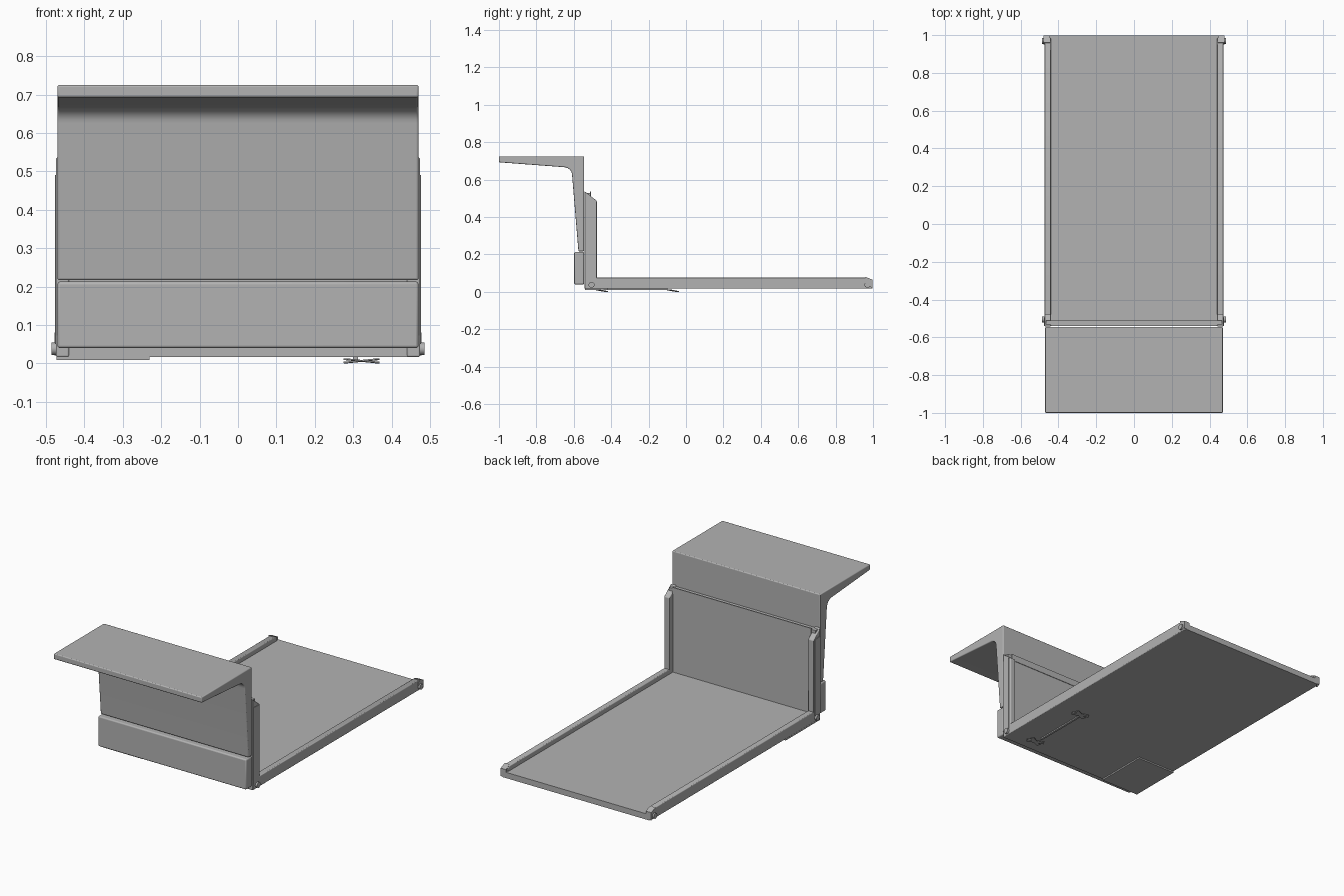
import bpy, bmesh, math
from mathutils import Matrix

cube = bpy.data.objects.get("Cube")
if cube:
    bpy.data.objects.remove(cube, do_unlink=True)

grey = bpy.data.materials.new("plain_grey")
grey.use_nodes = True
colour = (0.45, 0.45, 0.45, 1)
grey.diffuse_color = colour
grey.node_tree.nodes["Principled BSDF"].inputs["Base Color"].default_value = colour


def finish(name, bm, bevel=0, smooth=False):
    bmesh.ops.recalc_face_normals(bm, faces=bm.faces)
    mesh = bpy.data.meshes.new(name)
    bm.to_mesh(mesh)
    bm.free()
    mesh.materials.append(grey)
    ob = bpy.data.objects.new(name, mesh)
    bpy.context.collection.objects.link(ob)
    if bevel:
        mod = ob.modifiers.new("Bevel", "BEVEL")
        mod.width, mod.segments = bevel, 3
        mod.limit_method, mod.angle_limit = "ANGLE", math.radians(40)
    if smooth:
        bpy.ops.object.select_all(action="DESELECT")
        ob.select_set(True)
        bpy.context.view_layer.objects.active = ob
        bpy.ops.object.shade_smooth_by_angle(angle=math.radians(40))
    return ob


def extrude(name, profile, x0, x1, bevel=0, smooth=False):
    """Side profile of (y, z) points stretched from x0 to x1."""
    bm = bmesh.new()
    face = bm.faces.new([bm.verts.new((x0, y, z)) for y, z in profile])
    new = bmesh.ops.extrude_face_region(bm, geom=[face])["geom"]
    bmesh.ops.translate(bm, vec=(x1 - x0, 0, 0),
                        verts=[v for v in new if isinstance(v, bmesh.types.BMVert)])
    return finish(name, bm, bevel, smooth)


def box(name, x0, x1, y0, y1, z0, z1, bevel=0):
    return extrude(name, [(y0, z0), (y1, z0), (y1, z1), (y0, z1)], x0, x1, bevel, bevel > 0)


def pin(name, x, y, z, radius, length):
    bm = bmesh.new()
    bmesh.ops.create_cone(bm, cap_ends=True, segments=16, radius1=radius, radius2=radius,
                          depth=length, matrix=Matrix.Translation((x, y, z))
                          @ Matrix.Rotation(math.pi / 2, 4, "Y"))
    return finish(name, bm, smooth=True)


# Overhanging shelf and its tapered upright, in one curved bracket
fillet = [(-0.609 - 0.045 * (1 - math.cos(a)), 0.625 + 0.042 * math.sin(a))
          for a in (i * math.pi / 12 for i in range(7))]
extrude("shelf_bracket", [(-1, 0.725), (-0.545, 0.725), (-0.545, 0.217), (-0.575, 0.217)]
        + fillet + [(-1, 0.693)], -0.47, 0.47, 0.005, True)

# Block under the bracket
box("lower_block", -0.47, 0.47, -0.598, -0.545, 0.04, 0.213, 0.007)

# Floor plate and upright back panel
box("floor_plate", -0.465, 0.465, -0.54, 0.998, 0.017, 0.05)
box("upright_panel", -0.465, 0.465, -0.54, -0.51, 0.02, 0.53)
box("panel_top_lip", -0.44, 0.44, -0.513, -0.507, 0.5, 0.537)

for side, name in ((-1, "right"), (1, "left")):
    inner, outer = side * 0.44, side * 0.474
    # Long floor rail and upright rail with a sloping top
    extrude(name + "_floor_rail", [(-0.542, 0.017), (0.985, 0.017), (0.985, 0.068),
                                   (0.965, 0.077), (-0.542, 0.077)], inner, outer, 0.004, True)
    extrude(name + "_upright_rail", [(-0.542, 0.02), (-0.477, 0.02), (-0.477, 0.487),
                                     (-0.542, 0.538)], inner, outer, 0.004, True)
    box(name + "_upright_edge", side * 0.468, side * 0.477, -0.54, -0.49, 0.05, 0.49)
    # Hinge pins and end caps
    for y, place in ((-0.505, "front"), (0.97, "back")):
        pin(f"{name}_{place}_pin", side * 0.475, y, 0.038, 0.016, 0.022)
    extrude(name + "_end_cap", [(0.95, 0.05), (0.998, 0.02), (0.998, 0.065), (0.96, 0.08)],
            side * 0.445, side * 0.478)

# Thin square plate under one corner
box("underside_plate", -0.473, -0.23, -0.54, -0.23, 0.009, 0.018)

# Small latch underneath: a rod with crossed blades at each end
box("latch_rod", 0.3, 0.312, -0.42, -0.1, 0.01, 0.018)
for y, place in ((-0.45, "front"), (-0.07, "back")):
    for tilt in (-1, 1):
        bm = bmesh.new()
        bmesh.ops.create_cube(bm, size=1)
        bmesh.ops.scale(bm, vec=(0.095, 0.022, 0.004), verts=bm.verts)
        turn = Matrix.Rotation(tilt * 0.5, 4, "Z") @ Matrix.Rotation(tilt * 0.09, 4, "Y")
        bmesh.ops.transform(bm, verts=bm.verts,
                            matrix=Matrix.Translation((0.322, y, 0.0066)) @ turn)
        finish(f"latch_blade_{place}_{'a' if tilt < 0 else 'b'}", bm)
